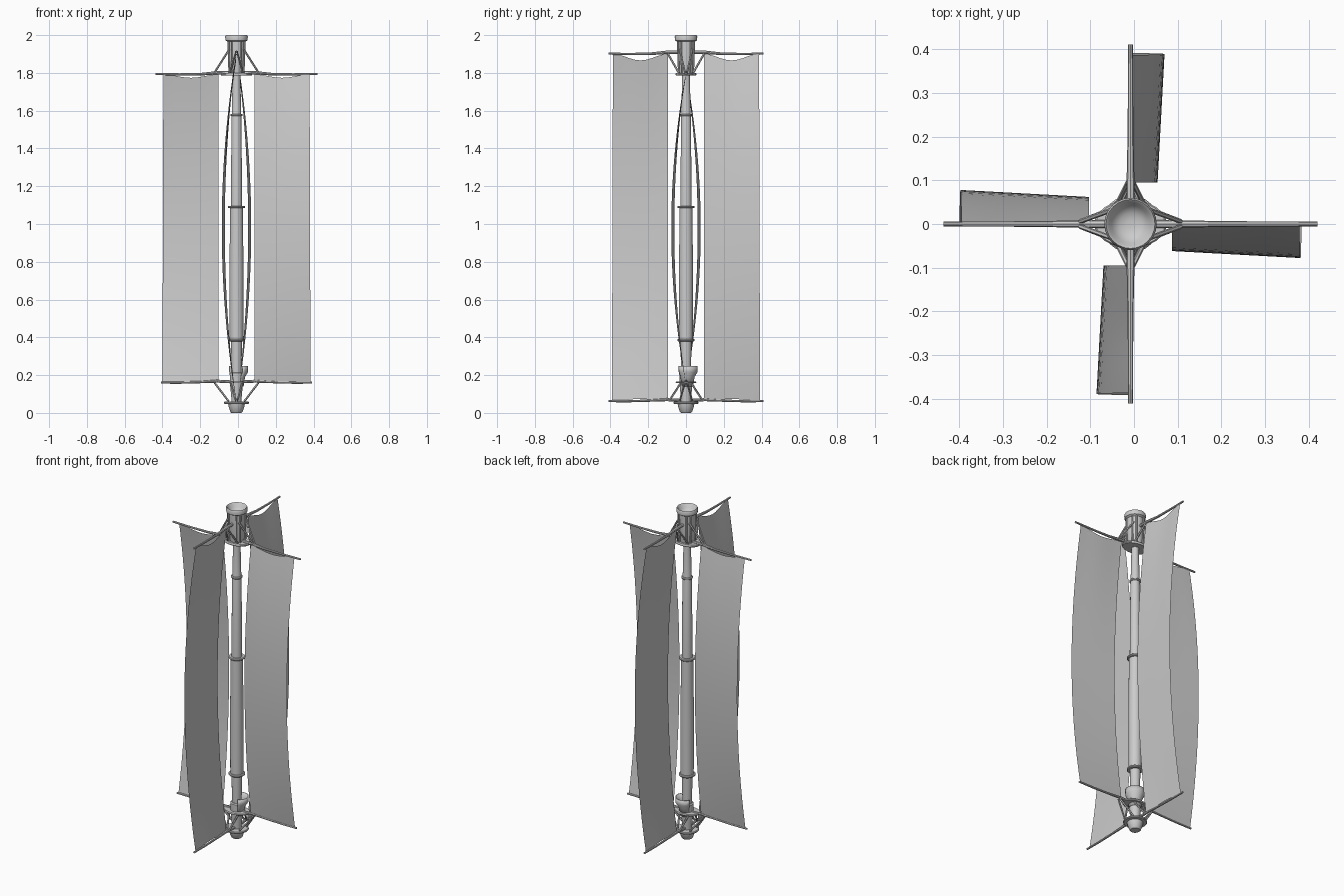
import bpy, bmesh, math
from mathutils import Vector, Matrix

if "Cube" in bpy.data.objects:
    bpy.data.objects.remove(bpy.data.objects["Cube"])

CX = -0.008  # mast axis


def finish(name, bm, smooth=True, rot=0.0):
    me = bpy.data.meshes.new(name)
    bm.transform(Matrix.Translation((CX, 0, 0)) @ Matrix.Rotation(rot, 4, 'Z'))
    bm.to_mesh(me)
    bm.free()
    ob = bpy.data.objects.new(name, me)
    bpy.context.collection.objects.link(ob)
    if smooth:
        bpy.context.view_layer.objects.active = ob
        ob.select_set(True)
        bpy.ops.object.shade_smooth_by_angle(angle=math.radians(35))
        ob.select_set(False)
    return ob


def lathe(name, profile, n=24, sx=1.0, sy=1.0):
    bm = bmesh.new()
    rings = [[bm.verts.new((r * sx * math.cos(2 * math.pi * i / n),
                            r * sy * math.sin(2 * math.pi * i / n), z)) for i in range(n)]
             for r, z in profile]
    for a, b in zip(rings, rings[1:]):
        for i in range(n):
            j = (i + 1) % n
            bm.faces.new((a[i], a[j], b[j], b[i]))
    bm.faces.new(rings[0][::-1])
    bm.faces.new(rings[-1])
    return finish(name, bm)


def disc(name, r, z, h, sx=1.0, sy=1.0):
    b = h * 0.3
    return lathe(name, [(r - b, z - h / 2), (r, z - h / 2 + b), (r, z + h / 2 - b), (r - b, z + h / 2)],
                 24, sx, sy)


def tube(name, path, radii, n=8, rot=0.0):
    """Round bar through the path points, with a radius at each point."""
    bm = bmesh.new()
    pts = [Vector(p) for p in path]
    d = (pts[-1] - pts[0]).normalized()
    q = d.to_track_quat('Z', 'Y')
    rings = [[bm.verts.new(p + q @ Vector((r * math.cos(2 * math.pi * i / n),
                                           r * math.sin(2 * math.pi * i / n), 0))) for i in range(n)]
             for p, r in zip(pts, radii)]
    for a, b in zip(rings, rings[1:]):
        for i in range(n):
            j = (i + 1) % n
            bm.faces.new((a[i], a[j], b[j], b[i]))
    bm.faces.new(rings[0][::-1])
    bm.faces.new(rings[-1])
    return finish(name, bm, True, rot)


def sail(name, rot, z0, z1, sag_top, sag_bot):
    """Bowed cloth panel hung between an upper and a lower arm."""
    bm = bmesh.new()
    nu, nv = 10, 28
    grid = []
    for j in range(nv + 1):
        t = j / nv
        row = []
        for i in range(nu + 1):
            u = i / nu
            dip = math.sin(math.pi * u) ** 2
            z = z0 + sag_bot * dip + (z1 - z0 - (sag_top + sag_bot) * dip) * t
            bow = (0.060 + 0.016 * u) * 4 * t * (1 - t)
            x = 0.095 + 0.297 * u - 0.005 * u * t
            row.append(bm.verts.new((x, -0.002 - bow, z)))
        grid.append(row)
    for a, b in zip(grid, grid[1:]):
        for i in range(nu):
            bm.faces.new((a[i], a[i + 1], b[i + 1], b[i]))
    return finish(name, bm, True, rot)


# stepped mast
lathe("mast", [(0.022, 0.10), (0.027, 0.24), (0.029, 0.38), (0.036, 0.385), (0.037, 0.75),
               (0.034, 1.085), (0.030, 1.09), (0.026, 1.575), (0.025, 1.58), (0.020, 1.80)])
for nm, r, z in (("lower_collar", 0.046, 0.385), ("middle_collar", 0.046, 1.09), ("upper_collar", 0.032, 1.577)):
    disc(nm, r, z, 0.013)

# bottom foot, hub and plates
lathe("foot", [(0.027, 0.0), (0.032, 0.005), (0.042, 0.035), (0.045, 0.05)])
disc("foot_flange", 0.066, 0.053, 0.012)
lathe("lower_hub", [(0.026, 0.055), (0.028, 0.09), (0.034, 0.15), (0.036, 0.21), (0.030, 0.215)])
disc("lower_plate", 0.08, 0.162, 0.010, 1, 0.68)

# top housing with a cupped cap
lathe("upper_hub", [(0.038, 1.79), (0.042, 1.81), (0.046, 1.90), (0.047, 1.965), (0.058, 1.972),
                    (0.060, 1.992), (0.056, 2.0), (0.050, 1.995), (0.043, 1.975), (0.025, 1.962), (0.008, 1.96)])
disc("upper_plate", 0.083, 1.792, 0.014, 1, 0.66)

# crossing arms: x pair and y pair, upper and lower
for i, rot in enumerate((0, math.pi / 2, math.pi, 1.5 * math.pi)):
    along_x = i % 2 == 0
    if along_x:
        top, bot = 1.792, 0.160
        sag_t, sag_b = 0.018, 0.003
        lt, lb = 0.428, 0.40
    else:
        top, bot = 1.900, 0.062
        sag_t, sag_b = 0.034, 0.012
        lt, lb = 0.411, 0.409
    tube(f"upper_arm_{i}", [(0, 0, top + 0.008), (0.10, 0, top + 0.009), (0.19, 0, top + 0.001),
                            (0.30, 0, top), (lt, 0, top + 0.002)], [0.009, 0.009, 0.007, 0.006, 0.0055], 8, rot)
    tube(f"lower_arm_{i}", [(0, 0, bot + 0.003), (0.10, 0, bot + 0.008), (0.19, 0, bot + 0.003),
                            (0.30, 0, bot), (lb, 0, bot)], [0.008, 0.008, 0.006, 0.006, 0.0055], 8, rot)
    sail(f"sail_{i}", rot, bot, top, sag_t, sag_b)
    # angled braces from each hub to the arms
    for s in (-1, 1):
        if along_x:
            tube(f"upper_brace_{i}_{s}", [(0.115, s * 0.006, top + 0.012), (0.038, s * 0.034, 1.925)],
                 [0.0055] * 2, 6, rot)
            tube(f"lower_brace_{i}_{s}", [(0.115, s * 0.006, bot - 0.002), (0.042, s * 0.034, 0.062)],
                 [0.0055] * 2, 6, rot)
        else:
            tube(f"upper_brace_{i}_{s}", [(0.095, s * 0.006, top), (0.038, s * 0.034, 1.80)],
                 [0.0055] * 2, 6, rot)
            tube(f"lower_brace_{i}_{s}", [(0.085, s * 0.006, bot + 0.008), (0.03, s * 0.03, 0.155)],
                 [0.0055] * 2, 6, rot)
        # stiffening straps on the upper housing
        a = math.radians(45 + s * 14)
        tube(f"housing_strap_{i}_{s}", [(0.044 * math.cos(a), 0.044 * math.sin(a), 1.80),
                                        (0.050 * math.cos(a), 0.050 * math.sin(a), 1.965)], [0.005] * 2, 6, rot)

# open guard shell wrapped part-way round the lower hub
bm = bmesh.new()
rows = []
for k in range(13):
    a = math.radians(-50 + 190 * k / 12)
    r = 0.05 + 0.014 * math.sin(math.pi * k / 12)
    rows.append([bm.verts.new((f * r * math.cos(a), f * r * math.sin(a), z))
                 for f, z in ((0.62, 0.14), (0.75, 0.19), (1.0, 0.215), (1.03, 0.248))])
for a, b in zip(rows, rows[1:]):
    for j in range(3):
        bm.faces.new((a[j], b[j], b[j + 1], a[j + 1]))
shell = finish("guard_shell", bm)
m = shell.modifiers.new("thickness", 'SOLIDIFY')
m.thickness = 0.004
